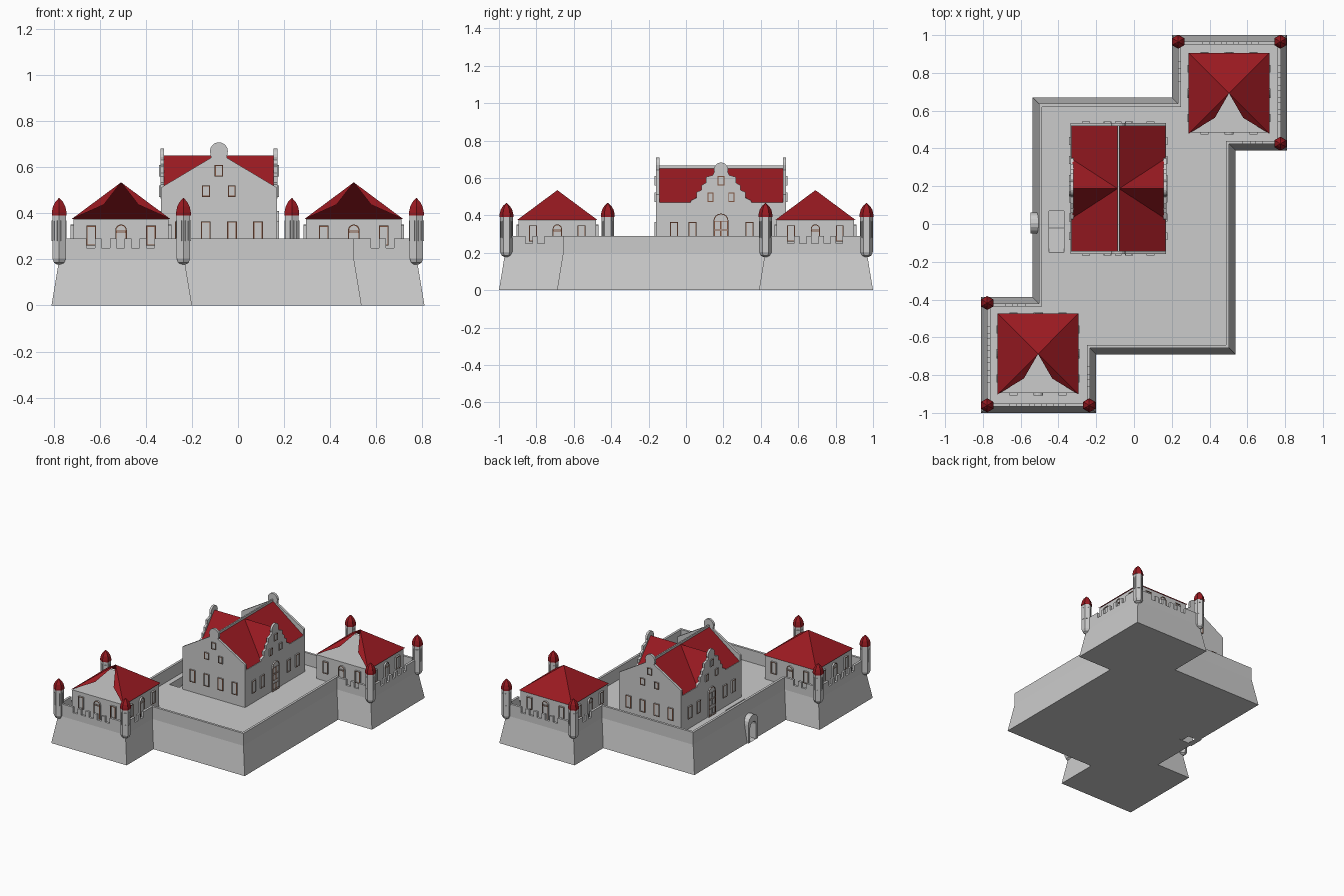
import bpy, bmesh, math
from mathutils import Vector

if "Cube" in bpy.data.objects:
    bpy.data.objects.remove(bpy.data.objects["Cube"])


def material(name, rgb):
    m = bpy.data.materials.new(name)
    m.diffuse_color = (*rgb, 1)
    m.use_nodes = True
    m.node_tree.nodes["Principled BSDF"].inputs["Base Color"].default_value = m.diffuse_color
    return m


GREY = material("stone", (0.6, 0.6, 0.6))
RED = material("roof_red", (0.32, 0.01, 0.015))
BROWN = material("frame_brown", (0.22, 0.09, 0.05))


def finish(name, bm, mats, recalc=True):
    if recalc:
        bmesh.ops.recalc_face_normals(bm, faces=bm.faces)
    me = bpy.data.meshes.new(name)
    bm.to_mesh(me)
    bm.free()
    for m in mats:
        me.materials.append(m)
    ob = bpy.data.objects.new(name, me)
    bpy.context.collection.objects.link(ob)
    return ob


def loft(bm, loops, mats=None, cap_start=True):
    """Skin between loops of equal length and cap the ends."""
    rows = [[bm.verts.new(p) for p in lp] for lp in loops]
    n = len(rows[0])
    for k in range(len(rows) - 1):
        for i in range(n):
            j = (i + 1) % n
            f = bm.faces.new((rows[k][i], rows[k][j], rows[k + 1][j], rows[k + 1][i]))
            f.material_index = mats[k] if mats else 0
    if cap_start:
        bm.faces.new(rows[0][::-1])
    bm.faces.new(rows[-1])


def prism(name, pts, axis, a, b, mat):
    """Extrude a profile (horizontal, z) along x or y."""
    bm = bmesh.new()
    loft(bm, [[(d, u, z) if axis == 'x' else (u, d, z) for u, z in pts] for d in (a, b)])
    return finish(name, bm, [mat])


def add_box(bm, x0, x1, y0, y1, z0, z1):
    loft(bm, [[(x0, y0, z), (x1, y0, z), (x1, y1, z), (x0, y1, z)] for z in (z0, z1)])


def box(name, *dims, mat=GREY):
    bm = bmesh.new()
    add_box(bm, *dims)
    return finish(name, bm, [mat])


def outline(u, z0, w, top, arch):
    pts = [(u - w / 2, z0), (u + w / 2, z0)]
    if arch:
        return pts + [(u + w / 2 * math.cos(math.pi * k / 8),
                       top - w / 2 + w / 2 * math.sin(math.pi * k / 8)) for k in range(9)]
    return pts + [(u + w / 2, top), (u - w / 2, top)]


def opening(bm, origin, ang, u, z0, w, top, arch=False, f=0.005, d=0.008):
    """Framed window or door on a wall facing angle ang."""
    n = Vector((math.cos(ang), math.sin(ang), 0))
    t = Vector((-n.y, n.x, 0))
    o = Vector((*origin, 0))

    def place(pts, depth):
        return [o + t * a + n * depth + Vector((0, 0, b)) for a, b in pts]
    outer = outline(u, z0, w, top, arch)
    inner = outline(u, z0 + f, w - 2 * f, top - f, arch)
    loft(bm, [place(outer, -0.004), place(outer, d), place(inner, d), place(inner, d / 2)],
         [0, 1, 0], cap_start=False)


# Fort walls: battered base, vertical parapet, sunken courtyard
half = [(-0.81, -1), (-0.2, -1), (-0.2, -0.69), (0.537, -0.69), (0.537, 0.39), (0.81, 0.39)]
plan = half + [(0.81, 1), (0.2, 1), (0.2, 0.67), (-0.537, 0.67), (-0.537, -0.387), (-0.81, -0.387)]


def inset(d, z):
    out = []
    for i, p in enumerate(plan):
        p = Vector(p)
        e1 = (p - Vector(plan[i - 1])).normalized()
        e2 = (Vector(plan[(i + 1) % len(plan)]) - p).normalized()
        q = p + d * (Vector((-e1.y, e1.x)) + Vector((-e2.y, e2.x)))
        out.append((q.x, q.y, z))
    return out


bm = bmesh.new()
loft(bm, [inset(0, 0), inset(0.033, 0.2), inset(0.033, 0.29), inset(0.05, 0.29), inset(0.05, 0.2)])
fort = finish("fort_walls", bm, [GREY])

# Cut crenels, gate passage and stairwell
bm = bmesh.new()
for s in (1, -1):
    def notch(x, y, hx, hy):
        add_box(bm, s * x - hx, s * x + hx, s * y - hy, s * y + hy, 0.25, 0.35)
    for k in range(-2, 3):
        o = k * 0.065
        notch(-0.51 + o, -0.96, 0.018, 0.04)
        notch(-0.77, -0.69 + o, 0.04, 0.018)
        if k < 0:
            notch(-0.24, -0.71 + o, 0.03, 0.018)
            notch(-0.53 + o, -0.425, 0.018, 0.03)
prof = outline(0.005, -0.1, 0.07, 0.14, True)
loft(bm, [[(x, y, z) for y, z in prof] for x in (-0.65, -0.42)])
add_box(bm, -0.45, -0.37, -0.15, 0.07, 0.004, 0.25)
cutter = finish("cutter", bm, [GREY])
cutter.hide_render = True
mod = fort.modifiers.new("cut", 'BOOLEAN')
mod.operation, mod.object, mod.solver, mod.use_self = 'DIFFERENCE', cutter, 'EXACT', True
bpy.context.view_layer.objects.active = fort
bpy.ops.object.modifier_apply(modifier="cut")
bpy.data.objects.remove(cutter)

# Ramp from the gate up to the courtyard, and the gate surround
prism("gate_ramp", [(-0.15, 0.002), (0.07, 0.002), (0.07, 0.01), (-0.02, 0.01), (-0.15, 0.199)],
      'x', -0.45, -0.37, GREY)
bm = bmesh.new()
out_p, in_p = outline(0.005, 0, 0.11, 0.19, True), outline(0.005, 0, 0.07, 0.14, True)
rings = [[(x, y, z) for y, z in p] for x, p in
         ((-0.505, out_p), (-0.547, out_p), (-0.547, in_p), (-0.505, in_p))]
loft(bm, rings)
gate = finish("gate_surround", bm, [GREY])
bm = bmesh.new()
bm.from_mesh(gate.data)
bmesh.ops.delete(bm, geom=[f for f in bm.faces if len(f.verts) > 4], context='FACES')
bm.to_mesh(gate.data)
bm.free()

# Main house: body, crossing roofs, ridge caps
CX, CY = -0.083, 0.187
box("house_body", -0.325, 0.16, -0.15, 0.525, 0.19, 0.468)
prism("main_roof", [(CX - 0.25, 0.467), (CX + 0.25, 0.467), (CX, 0.655)], 'y', -0.15, 0.525, RED)
prism("cross_roof", [(CY - 0.16, 0.467), (CY + 0.16, 0.467), (CY, 0.652)], 'x', -0.325, 0.16, RED)
box("ridge_cap", CX - 0.005, CX + 0.005, -0.15, 0.525, 0.645, 0.667)


# Gable walls with round finials
def gable(name, c, side, zc, r, axis, a, b):
    arc = [(c + r * math.cos(math.radians(t)), zc + r * math.sin(math.radians(t)))
           for t in range(-20, 201, 20)]
    prism(name, [(c + u, z) for u, z in side] + arc + [(c - u, z) for u, z in side[::-1]],
          axis, a, b, GREY)


plain = [(0.252, 0.19), (0.252, 0.512), (0.034, 0.642)]
steps = [(0.165, 0.465), (0.16, 0.48), (0.13, 0.495), (0.13, 0.525), (0.105, 0.535),
         (0.105, 0.56), (0.08, 0.575), (0.08, 0.605), (0.045, 0.615), (0.037, 0.63)]
for name, y in (("front_gable", -0.16), ("back_gable", 0.518)):
    gable(name, CX, plain, 0.67, 0.039, 'y', y, y + 0.017)
for name, x in (("left_gable", -0.337), ("right_gable", 0.155)):
    gable(name, CY, steps, 0.645, 0.038, 'x', x, x + 0.016)
for name, x in (("left_wall", -0.335), ("right_wall", 0.157)):
    box(name, x, x + 0.012, -0.15, 0.525, 0.19, 0.468)

# Main house windows and doors
bm = bmesh.new()
for ang, org, lower in ((-90, (CX, -0.16), (-0.17, -0.057, 0.057, 0.17)),
                        (90, (CX, 0.535), (-0.17, -0.057, 0.057, 0.17)),
                        (0, (0.17, CY), (-0.252, -0.152, 0.152, 0.252)),
                        (180, (-0.336, CY), (-0.252, -0.152, 0.152, 0.252))):
    a = math.radians(ang)
    for u in lower:
        opening(bm, org, a, u, 0.275, 0.042, 0.365)
    for u in (-0.056, 0.056):
        opening(bm, org, a, u, 0.472, 0.034, 0.522)
    opening(bm, org, a, 0, 0.56, 0.036, 0.61)
    if ang in (0, 180):
        opening(bm, org, a, 0, 0.2, 0.08, 0.41, True)
        for u in (-0.018, 0.018):
            for z in (0.21, 0.275, 0.325):
                opening(bm, org, a, u, z, 0.034, z + 0.045, f=0.003, d=0.007)
finish("house_windows", bm, [GREY, BROWN])

# Bastion houses with open-fronted pyramid roofs
for tag, bx, by in (("front", -0.508, -0.688), ("back", 0.503, 0.692)):
    w, r = 0.207, 0.214
    box(tag + "_bastion_house", bx - w, bx + w, by - w, by + w, 0.19, 0.375)
    bm = bmesh.new()
    A, B, C, D, P, L, R = [bm.verts.new((bx + x, by + y, z)) for x, y, z in (
        (-r, -r, 0.376), (r, -r, 0.376), (r, r, 0.376), (-r, r, 0.376),
        (0, 0, 0.535), (-0.075, -0.13, 0.438), (0.075, -0.13, 0.438))]
    for f in ((B, C, P), (C, D, P), (D, A, P), (A, L, P), (R, B, P)):
        bm.faces.new(f)
    finish(tag + "_bastion_roof", bm, [RED], recalc=False)
    bm = bmesh.new()
    for k in range(4):
        a = k * math.pi / 2
        org = (bx + w * math.cos(a), by + w * math.sin(a))
        for u in (-0.13, 0.13):
            opening(bm, org, a, u, 0.26, 0.042, 0.347, d=0.012)
        opening(bm, org, a, 0, 0.2, 0.05, 0.352, True, d=0.012)
        opening(bm, org, a, 0, 0.315, 0.042, 0.325, f=0.003, d=0.011)
    finish(tag + "_bastion_windows", bm, [GREY, BROWN])

# Hexagonal corner turrets with pointed caps and slits
for i, (x, y) in enumerate([(-0.777, -0.418), (-0.777, -0.96), (-0.237, -0.96),
                            (0.775, 0.425), (0.775, 0.965), (0.234, 0.965)]):
    def rings(profile):
        return [[(x + r * math.cos(math.radians(30 + 60 * k)),
                  y + r * math.sin(math.radians(30 + 60 * k)), z) for k in range(6)]
                for r, z in profile]
    bm = bmesh.new()
    loft(bm, rings([(0.012, 0.178), (0.026, 0.186), (0.034, 0.205), (0.034, 0.393)]))
    for k in range(6):
        a = k * math.pi / 3
        opening(bm, (x + 0.0294 * math.cos(a), y + 0.0294 * math.sin(a)), a, 0,
                0.28, 0.018, 0.37, f=0.003, d=0.003)
    finish(f"turret_{i}", bm, [GREY, GREY])
    bm = bmesh.new()
    loft(bm, rings([(0.037, 0.392), (0.037, 0.405), (0.031, 0.43), (0.019, 0.45), (0.002, 0.466)]))
    finish(f"turret_cap_{i}", bm, [RED])
